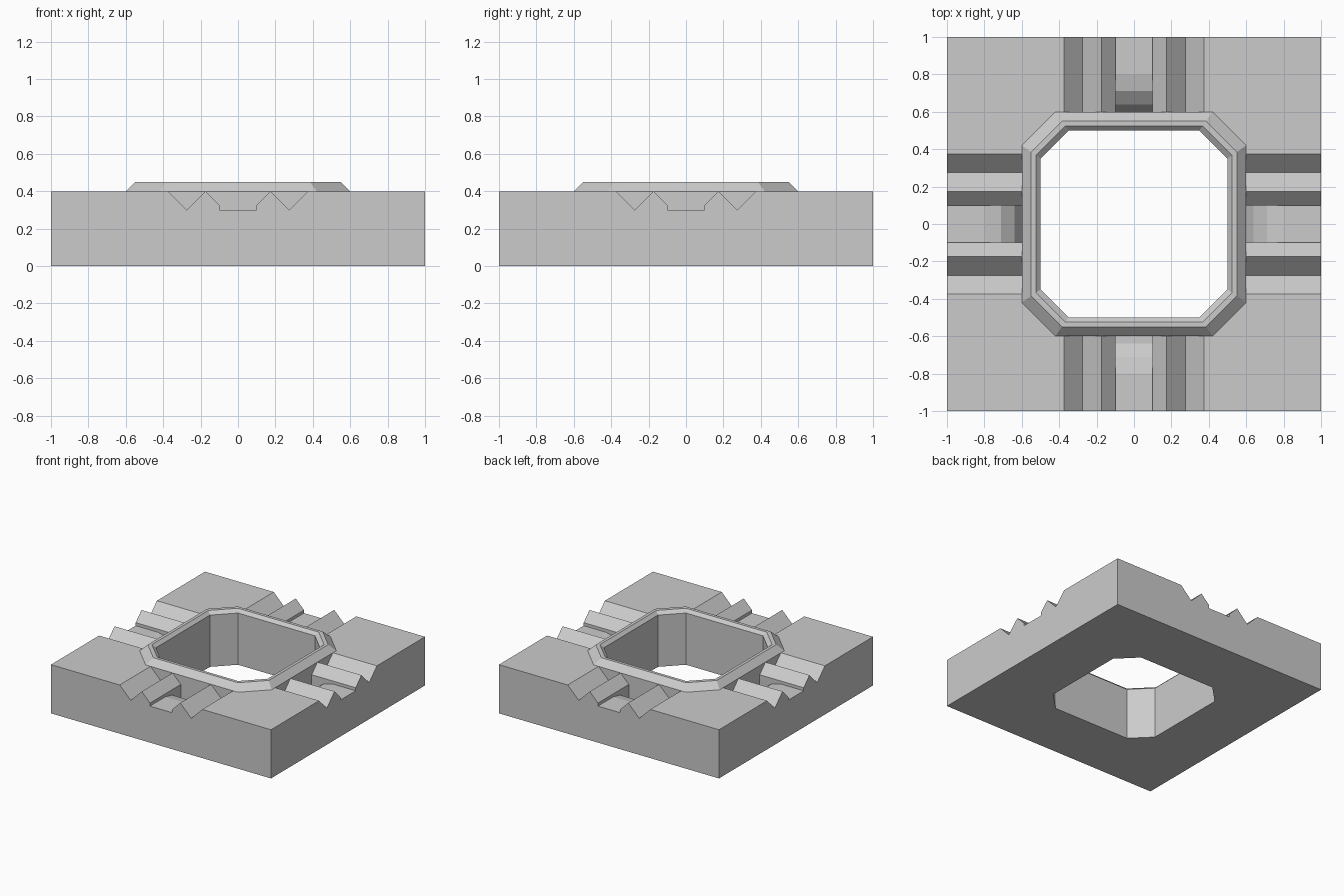
import bpy, bmesh
from math import pi
from mathutils import Matrix

if "Cube" in bpy.data.objects:
    bpy.data.objects.remove(bpy.data.objects["Cube"])


def loft(name, rings, turn=0):
    """Closed solid through a stack of equal-length point loops."""
    bm = bmesh.new()
    loops = [[bm.verts.new(p) for p in ring] for ring in rings]
    n = len(loops[0])
    for a, b in zip(loops, loops[1:]):
        for i in range(n):
            j = (i + 1) % n
            bm.faces.new((a[i], a[j], b[j], b[i]))
    bm.faces.new(loops[0])
    bm.faces.new(loops[-1])
    bmesh.ops.rotate(bm, verts=bm.verts, matrix=Matrix.Rotation(turn * pi / 2, 3, 'Z'))
    for v in bm.verts:
        v.co = [round(c, 5) for c in v.co]
    bmesh.ops.recalc_face_normals(bm, faces=bm.faces)
    mesh = bpy.data.meshes.new(name)
    bm.to_mesh(mesh)
    bm.free()
    ob = bpy.data.objects.new(name, mesh)
    bpy.context.collection.objects.link(ob)
    return ob


def octagon(r, z):
    c = 0.7 * r
    return [(r, -c, z), (r, c, z), (c, r, z), (-c, r, z),
            (-r, c, z), (-r, -c, z), (-c, -r, z), (c, -r, z)]


def combine(target, tool, operation):
    m = target.modifiers.new(tool.name, 'BOOLEAN')
    m.operation, m.solver, m.object = operation, 'EXACT', tool
    bpy.context.view_layer.objects.active = target
    bpy.ops.object.modifier_apply(modifier=m.name)
    bpy.data.objects.remove(tool)


# square slab
corners = [(-1, -1), (1, -1), (1, 1), (-1, 1)]
tile = loft("floor_tile", [[(x, y, z) for x, y in corners] for z in (0, 0.4)])

# raised octagonal rim, sunk into the slab
combine(tile, loft("rim", [octagon(0.65, 0.35), octagon(0.55, 0.45)]), 'UNION')

# central opening with a bevelled lip
combine(tile, loft("opening", [octagon(0.5, -0.1), octagon(0.5, 0.425),
                               octagon(0.55, 0.475)]), 'DIFFERENCE')

# V grooves and flat channel on each side, channel dipping in front of the rim
half = [(0.475, 0.5), (0.275, 0.3), (0.175, 0.4), (0.1, 0.325), (0.1, 0.3)]
groove = half + [(-x, z) for x, z in reversed(half)]
dip = [(-0.8, 0.3), (-0.712, 0.281), (-0.64, 0.227), (-0.6, 0.16),
       (-0.6, 0.315), (-0.8, 0.315)]
for turn in range(4):
    combine(tile, loft("grooves", [[(x, y, z) for x, z in groove]
                                   for y in (-1.1, -0.6)], turn), 'DIFFERENCE')
    combine(tile, loft("dip", [[(x, y, z) for y, z in dip]
                               for x in (-0.1, 0.1)], turn), 'DIFFERENCE')
